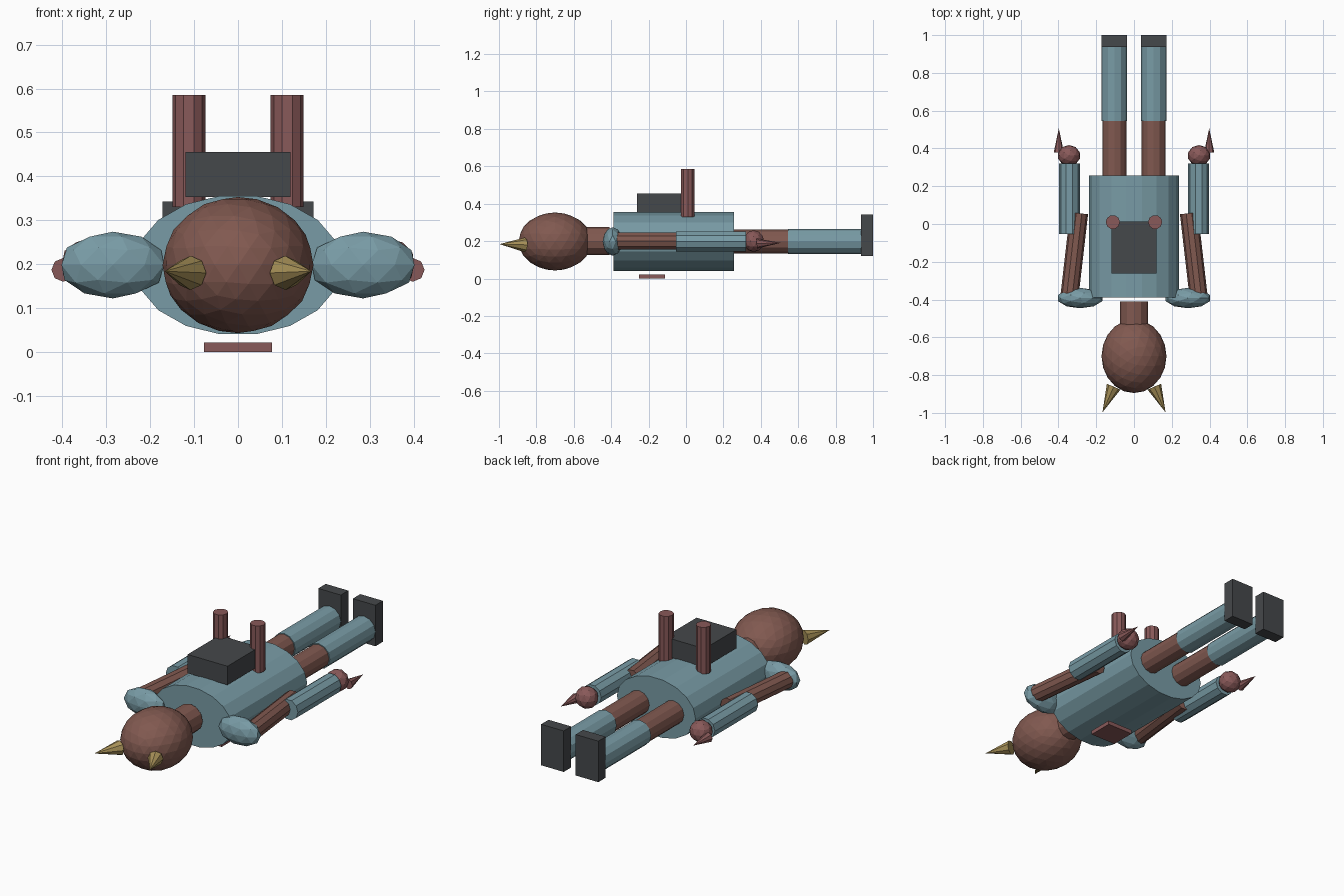
import bpy, bmesh, math
from mathutils import Matrix, Vector

if "Cube" in bpy.data.objects:
    bpy.data.objects.remove(bpy.data.objects["Cube"])


def paint(name, rgb):
    m = bpy.data.materials.new(name)
    m.diffuse_color = (*rgb, 1)
    m.use_nodes = True
    m.node_tree.nodes["Principled BSDF"].inputs["Base Color"].default_value = m.diffuse_color
    return m


TEAL = paint("teal", (0.19, 0.33, 0.38))
BROWN = paint("brown", (0.22, 0.10, 0.08))
DARK = paint("charcoal", (0.06, 0.065, 0.07))
GOLD = paint("gold", (0.40, 0.29, 0.10))
PINK = paint("dusty_red", (0.25, 0.10, 0.10))


def finish(name, bm, mat):
    bmesh.ops.recalc_face_normals(bm, faces=bm.faces)
    me = bpy.data.meshes.new(name)
    bm.to_mesh(me)
    bm.free()
    me.materials.append(mat)
    ob = bpy.data.objects.new(name, me)
    bpy.context.collection.objects.link(ob)
    return ob


def tube(name, a, b, r, n, mat, r2=None, squash=1.0):
    """Cylinder or cone from point a to point b."""
    a, b = Vector(a), Vector(b)
    d = b - a
    bm = bmesh.new()
    bmesh.ops.create_cone(bm, cap_ends=True, segments=n, radius1=r,
                          radius2=r if r2 is None else r2, depth=d.length)
    turn = Matrix.Rotation(math.pi / 2, 4, 'Z')
    rot = d.to_track_quat('Z', 'Y').to_matrix().to_4x4()
    bm.transform(Matrix.Translation((a + b) / 2) @ rot
                 @ Matrix.Diagonal((1, squash, 1, 1)) @ turn)
    bmesh.ops.remove_doubles(bm, verts=bm.verts, dist=1e-5)
    return finish(name, bm, mat)


def ball(name, c, radii, sub, mat):
    bm = bmesh.new()
    bmesh.ops.create_icosphere(bm, subdivisions=sub, radius=1)
    bm.transform(Matrix.Translation(c) @ Matrix.Diagonal((*radii, 1)))
    return finish(name, bm, mat)


def box(name, lo, hi, mat):
    lo, hi = Vector(lo), Vector(hi)
    bm = bmesh.new()
    bmesh.ops.create_cube(bm, size=1)
    bm.transform(Matrix.Translation((lo + hi) / 2) @ Matrix.Diagonal((*(hi - lo), 1)))
    return finish(name, bm, mat)


Z = 0.198  # height of the body axis

# Body and head
tube("torso", (0, -0.388, Z), (0, 0.256, Z), 0.237, 18, TEAL, squash=0.16 / 0.237)
tube("neck", (0, -0.57, Z + 0.002), (0, -0.41, Z + 0.002), 0.075, 12, BROWN)
ball("head", (0, -0.70, Z), (0.172, 0.195, 0.155), 3, BROWN)

# Backpack and chest plate
box("backpack", (-0.12, -0.262, 0.353), (0.12, 0.012, 0.455), DARK)
box("chest_plate", (-0.077, -0.25, 0), (0.077, -0.112, 0.022), PINK)

# Mirrored parts
for side, s in (("left", -1), ("right", 1)):
    tube(side + "_horn", (s * 0.108, -0.862, 0.18), (s * 0.167, -0.997, 0.184),
         0.039, 8, GOLD, r2=0)
    tube(side + "_exhaust", (s * 0.112, 0.01, 0.33), (s * 0.112, 0.01, 0.585),
         0.0375, 10, PINK)
    # Arm
    ball(side + "_shoulder", (s * 0.285, -0.392, Z), (0.123, 0.054, 0.076), 2, TEAL)
    tube(side + "_upper_arm", (s * 0.342, -0.385, Z + 0.002),
         (s * 0.291, 0.057, Z + 0.002), 0.048, 10, BROWN)
    tube(side + "_forearm", (s * 0.342, -0.053, Z), (s * 0.342, 0.32, Z), 0.056, 10, TEAL)
    ball(side + "_fist", (s * 0.344, 0.362, Z + 0.002), (0.06, 0.056, 0.058), 2, PINK)
    tube(side + "_claw", (s * 0.398, 0.378, 0.187), (s * 0.398, 0.507, 0.191),
         0.027, 8, PINK, r2=0)
    # Leg
    tube(side + "_thigh", (s * 0.104, 0.24, Z), (s * 0.104, 0.56, Z), 0.063, 12, BROWN)
    tube(side + "_shin", (s * 0.104, 0.545, Z), (s * 0.104, 0.937, Z), 0.068, 12, TEAL)
    box(side + "_foot", (s * 0.104 - 0.068, 0.936, 0.12),
        (s * 0.104 + 0.068, 1.0, 0.343), DARK)
